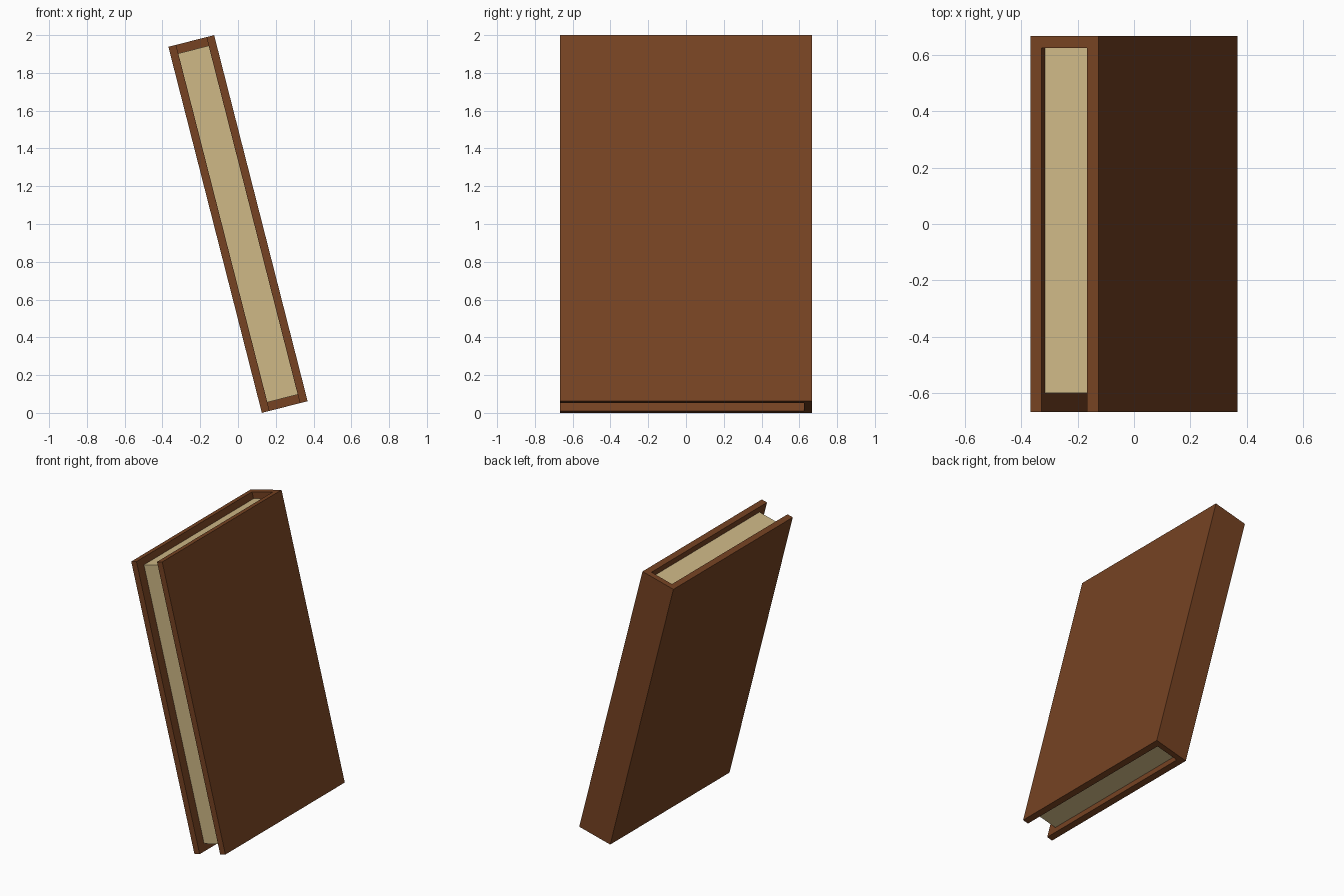
import bpy, bmesh
from mathutils import Matrix, Vector

if "Cube" in bpy.data.objects:
    bpy.data.objects.remove(bpy.data.objects["Cube"])

LEAN = -0.25                 # lean around y, radians
H, T, D = 2.0, 0.25, 1.334   # height, thickness, depth of the book
BOARD = 0.042                # cover board thickness
PAGE_H, PAGE_FRONT = 1.906, -0.60


def material(name, rgb):
    mat = bpy.data.materials.new(name)
    mat.diffuse_color = (*rgb, 1)
    mat.use_nodes = True
    mat.node_tree.nodes["Principled BSDF"].inputs["Base Color"].default_value = mat.diffuse_color
    return mat


def extruded(name, outline, height, mat):
    """Extrude an x-y outline, centred in z, then lean it and lift it to z = 1."""
    bm = bmesh.new()
    face = bm.faces.new([bm.verts.new((x, y, -height / 2)) for x, y in outline])
    top = bmesh.ops.extrude_face_region(bm, geom=[face])["geom"]
    verts = [v for v in top if isinstance(v, bmesh.types.BMVert)]
    bmesh.ops.translate(bm, verts=verts, vec=Vector((0, 0, height)))
    bmesh.ops.recalc_face_normals(bm, faces=bm.faces)
    bm.transform(Matrix.Translation((0, 0, 1)) @ Matrix.Rotation(LEAN, 4, 'Y'))
    mesh = bpy.data.meshes.new(name)
    bm.to_mesh(mesh)
    bm.free()
    mesh.materials.append(mat)
    obj = bpy.data.objects.new(name, mesh)
    bpy.context.collection.objects.link(obj)
    return obj


leather = material("brown_leather", (0.18, 0.055, 0.016))
paper = material("cream_paper", (0.62, 0.48, 0.24))

# cover: two boards joined by the spine at the back, a U in plan
x, y = T / 2, D / 2
xi, yi = x - BOARD, y - BOARD
extruded("cover", [(-x, -y), (-xi, -y), (-xi, yi), (xi, yi),
                   (xi, -y), (x, -y), (x, y), (-x, y)], H, leather)

# page block, set back from the cover edges
extruded("pages", [(-xi, PAGE_FRONT), (xi, PAGE_FRONT), (xi, yi), (-xi, yi)],
         PAGE_H, paper)
